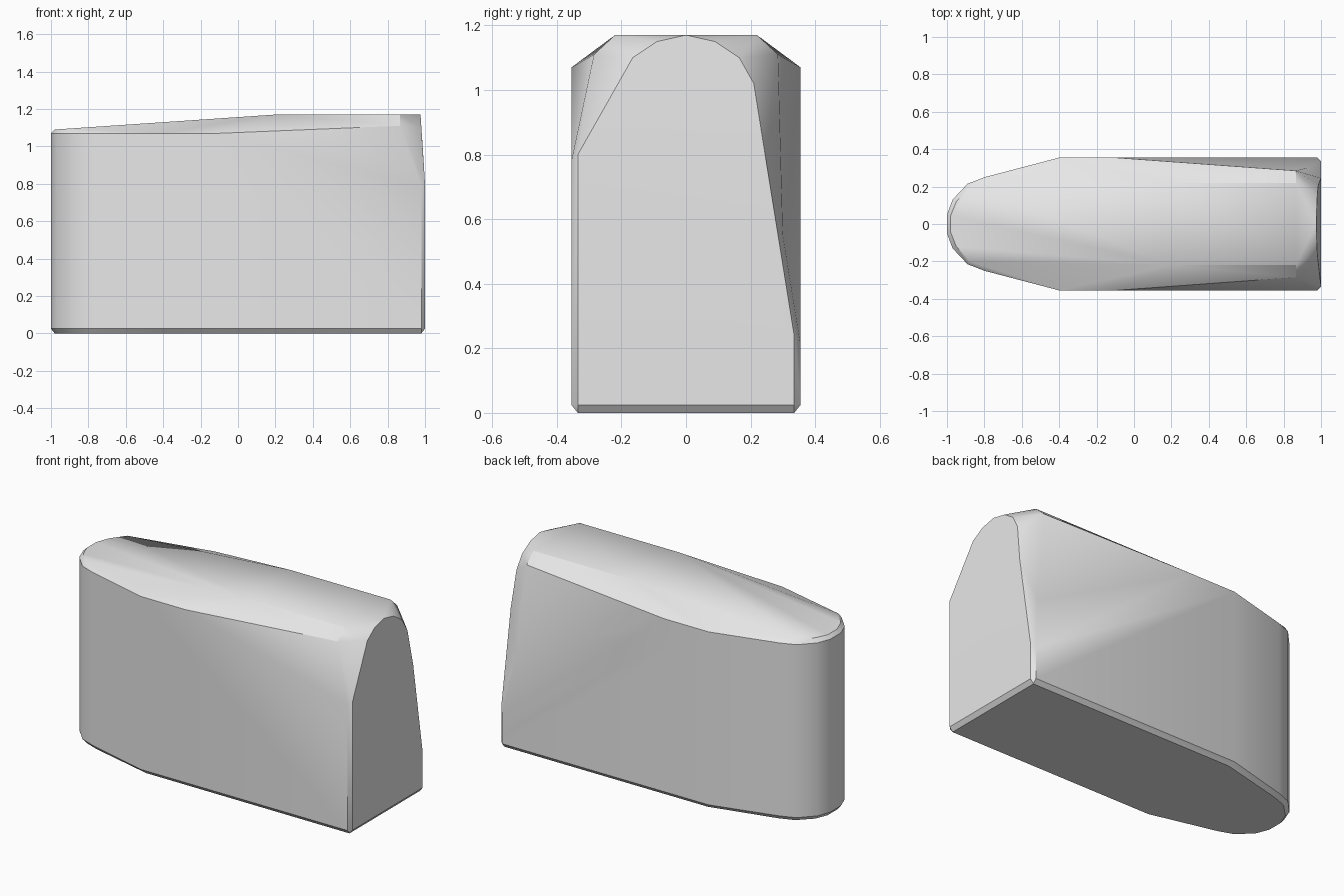
import bpy, bmesh
from math import radians
from mathutils import Vector

cube = bpy.data.objects.get("Cube")
if cube:
    bpy.data.objects.remove(cube)

grey = bpy.data.materials.new("light_grey")
grey.use_nodes = True
colour = (0.8, 0.8, 0.8, 1)
grey.diffuse_color = colour
grey.node_tree.nodes["Principled BSDF"].inputs["Base Color"].default_value = colour

bm = bmesh.new()
shared = {}


def vert(p):
    key = tuple(round(c, 4) for c in p)
    if key not in shared:
        shared[key] = bm.verts.new(key)
    return shared[key]


def face(*points):
    bm.faces.new([vert(p) for p in points])


def gap(p, q):
    return (Vector(p) - Vector(q)).length


def bridge(a, b):
    """Fill between two chains with triangles, taking the shorter diagonal."""
    i = j = 0
    while i < len(a) - 1 or j < len(b) - 1:
        step_a = j == len(b) - 1 or (
            i < len(a) - 1 and gap(a[i + 1], b[j]) <= gap(a[i], b[j + 1]))
        if step_a:
            face(a[i], a[i + 1], b[j])
            i += 1
        else:
            face(a[i], b[j], b[j + 1])
            j += 1


def mirrored(points, s):
    return [(x, s * y, z) for x, y, z in points]


# Plan outline: rounded nose, tapering cheeks, straight flanks
nose = [(-1, 0.05), (-0.97, 0.13), (-0.89, 0.215), (-0.8, 0.25), (-0.4, 0.355)]
tail = [(0.98, 0.355), (1, 0.335)]
low = [(x, y, 0.025) for x, y in nose + tail]
base = [(x + 0.02, y * 0.94, 0) for x, y in nose] + [(0.98, 0.335, 0)]
rim = [(x, y, 1.07) for x, y in nose + [(-0.1, 0.355)]]

# Gently rising top, then a level stretch to the tail
crown = [(x, y, 1.09 + (x + 0.98) * 0.0678)
         for x, y in [(-0.98, 0.045), (-0.95, 0.12), (-0.88, 0.2), (0.2, 0.22)]]
top_corner = (0.865, 0.22, 1.17)
upper = (0.865, 0.285, 1.11)

# Arched tail edge; the flank at +y is cut away much lower, with a slight waist
arch = [(1 - 0.065 * (z - 0.8), y, z)
        for y, z in [(0.165, 1.10), (0.09, 1.15), (0, 1.17)]]
cuts = {
    -1: ([(0.98, 0.355, 0.78)], [(1, 0.335, 0.8)]),
    1: ([(0.98, 0.355, 0.21), (0.925, 0.3, 0.55)],
        [(1, 0.335, 0.24), (1, 0.245, 0.8), (0.986, 0.21, 1.02)]),
}

for s, (corner, edge) in cuts.items():
    lo, ba, ri, cr = (mirrored(c, s) for c in (low, base, rim, crown))
    cut = mirrored(corner + [upper], s)
    arc = mirrored(edge + arch, s)
    top = mirrored([top_corner], s)
    bridge(ba, lo)                                   # bottom chamfer
    for k in range(4):                               # nose wall
        face(lo[k], lo[k + 1], ri[k + 1], ri[k])
    face(lo[4], lo[5], cut[0], ri[5], ri[4])         # flank
    face(lo[5], lo[6], arc[0], cut[0])               # tail corner strip
    bridge([ri[5]], cut)                             # slanted flank cut
    bridge(ri + [cut[-1]], cr + top)                 # shoulder
    bridge(cut + top, arc)                           # tail blend


def loop(chain):
    return mirrored(chain, -1) + mirrored(chain[::-1], 1)


# Middle of the nose, from bottom chamfer to crown
for a, b in [(base, low), (low, rim), (rim, crown)]:
    face(*loop([a[0], b[0]]))

# Underside, top and tail
face(*loop(base))
face(*loop(crown))
face(*mirrored([crown[-1], top_corner], -1), arch[-1], top_corner, crown[-1])
face(*loop([base[-1], low[-1]]))
left, right = mirrored(cuts[-1][1], -1), cuts[1][1]
face(*mirrored([low[-1]], -1), low[-1], right[0], right[1], left[0])
face(left[0], right[1], right[2], *arch, *mirrored(arch[1::-1], -1))

bmesh.ops.recalc_face_normals(bm, faces=bm.faces[:])
mesh = bpy.data.meshes.new("rounded_block")
bm.to_mesh(mesh)
bm.free()
mesh.materials.append(grey)
block = bpy.data.objects.new("rounded_block", mesh)
bpy.context.collection.objects.link(block)

bpy.ops.object.select_all(action="DESELECT")
block.select_set(True)
bpy.context.view_layer.objects.active = block
bpy.ops.object.shade_smooth_by_angle(angle=radians(30))
